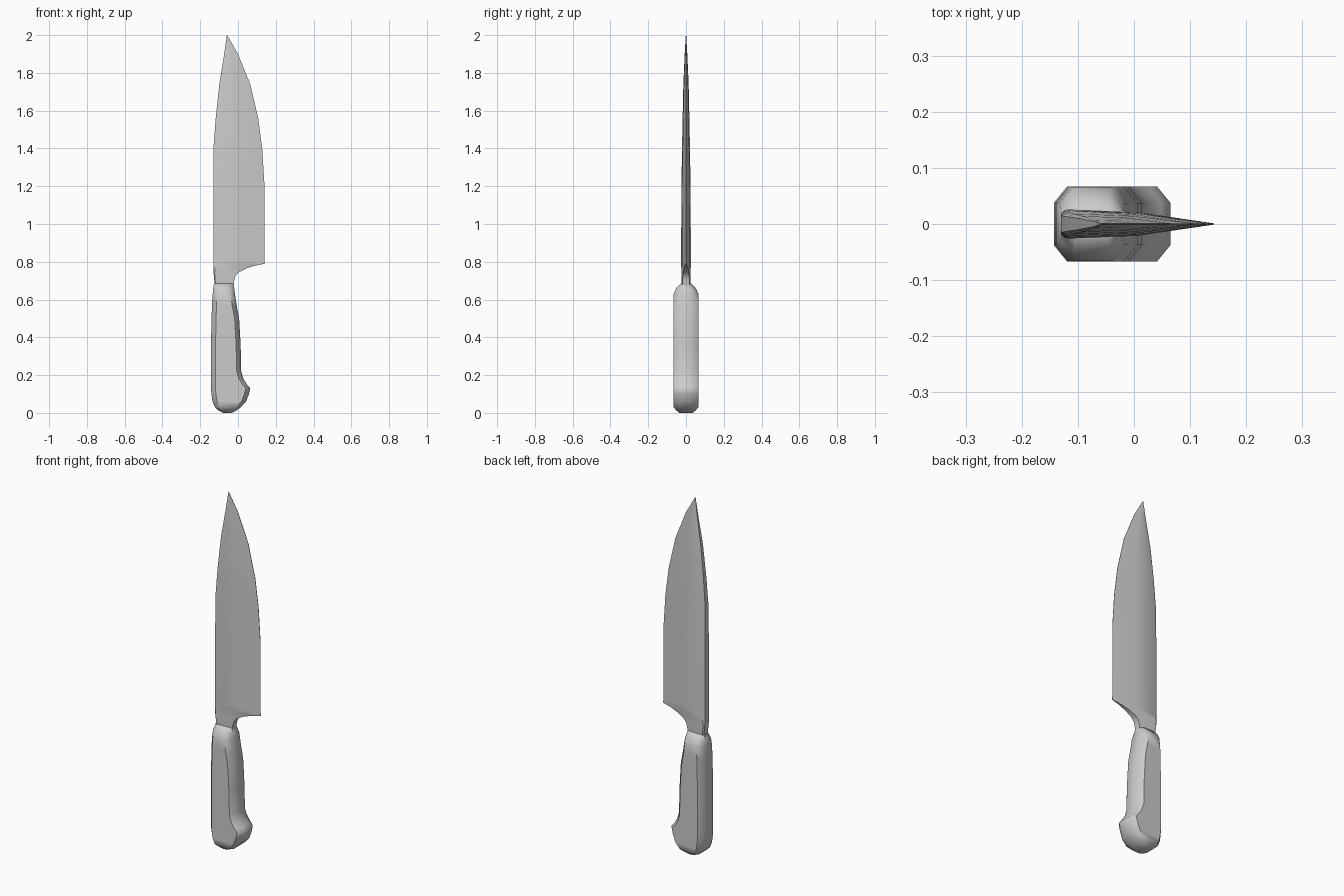
import bpy, bmesh, math


def loft(name, rings, angle):
    """Skin equal-length rings of points and cap both ends."""
    bm = bmesh.new()
    rows = [[bm.verts.new(p) for p in ring] for ring in rings]
    n = len(rows[0])
    for a, b in zip(rows, rows[1:]):
        for i in range(n):
            j = (i + 1) % n
            bm.faces.new((a[i], a[j], b[j], b[i]))
    bm.faces.new(rows[0])
    bm.faces.new(rows[-1])
    bmesh.ops.remove_doubles(bm, verts=bm.verts, dist=0.0002)
    bmesh.ops.recalc_face_normals(bm, faces=bm.faces)
    mesh = bpy.data.meshes.new(name)
    bm.to_mesh(mesh)
    bm.free()
    obj = bpy.data.objects.new(name, mesh)
    bpy.context.collection.objects.link(obj)
    bpy.ops.object.select_all(action='DESELECT')
    obj.select_set(True)
    bpy.context.view_layer.objects.active = obj
    bpy.ops.object.shade_smooth_by_angle(angle=math.radians(angle))
    return obj


def blade_ring(z, spine, edge, t, e):
    """Wedge section: chamfered spine, tapering to the cutting edge."""
    w = edge - spine
    side = [(spine, t * 0.72), (spine + 0.05 * w, t),
            (spine + 0.5 * w, (t * 0.8 + e * 0.2)), (edge, e)]
    pts = side + [(x, -y) for x, y in reversed(side)]
    return [(x, y, z) for x, y in pts]


def handle_ring(z, left, right, t):
    """Chamfered rectangular section."""
    c = min(0.024, (right - left) * 0.25)
    k = t * 0.56
    side = [(left, k), (left + c, t), (right - c, t), (right, k)]
    pts = side + [(x, -y) for x, y in reversed(side)]
    return [(x, y, z) for x, y in pts]


# Blade: height, spine x, edge x, spine half thickness, edge half thickness
blade = [
    (0.66, -0.122, -0.024, 0.022, 0.018),
    (0.70, -0.125, -0.02, 0.024, 0.018),
    (0.725, -0.128, -0.013, 0.025, 0.017),
    (0.745, -0.13, 0.005, 0.025, 0.015),
    (0.765, -0.13, 0.045, 0.025, 0.011),
    (0.78, -0.13, 0.092, 0.026, 0.006),
    (0.79, -0.13, 0.143, 0.026, 0.001),
    (0.81, -0.13, 0.14, 0.026, 0.001),
    (1.21, -0.13, 0.14, 0.024, 0.001),
    (1.40, -0.13, 0.128, 0.021, 0.001),
    (1.56, -0.118, 0.107, 0.018, 0.001),
    (1.74, -0.099, 0.065, 0.014, 0.001),
    (1.90, -0.073, 0.0, 0.007, 0.001),
    (2.00, -0.059, -0.057, 0.001, 0.001),
]
loft("blade", [blade_ring(*r) for r in blade], 35)

# Handle: height, left x, right x, half thickness
handle = [
    (0.0, -0.078, -0.035, 0.036),
    (0.012, -0.103, -0.008, 0.05),
    (0.03, -0.122, 0.015, 0.067),
    (0.06, -0.135, 0.043, 0.067),
    (0.10, -0.141, 0.058, 0.067),
    (0.13, -0.143, 0.065, 0.067),
    (0.15, -0.143, 0.048, 0.067),
    (0.18, -0.143, 0.029, 0.067),
    (0.22, -0.143, 0.017, 0.067),
    (0.36, -0.143, 0.014, 0.067),
    (0.50, -0.14, 0.006, 0.067),
    (0.57, -0.138, -0.007, 0.067),
    (0.63, -0.134, -0.016, 0.066),
    (0.66, -0.131, -0.02, 0.052),
    (0.685, -0.127, -0.023, 0.028),
]
loft("handle", [handle_ring(*r) for r in handle], 50)
